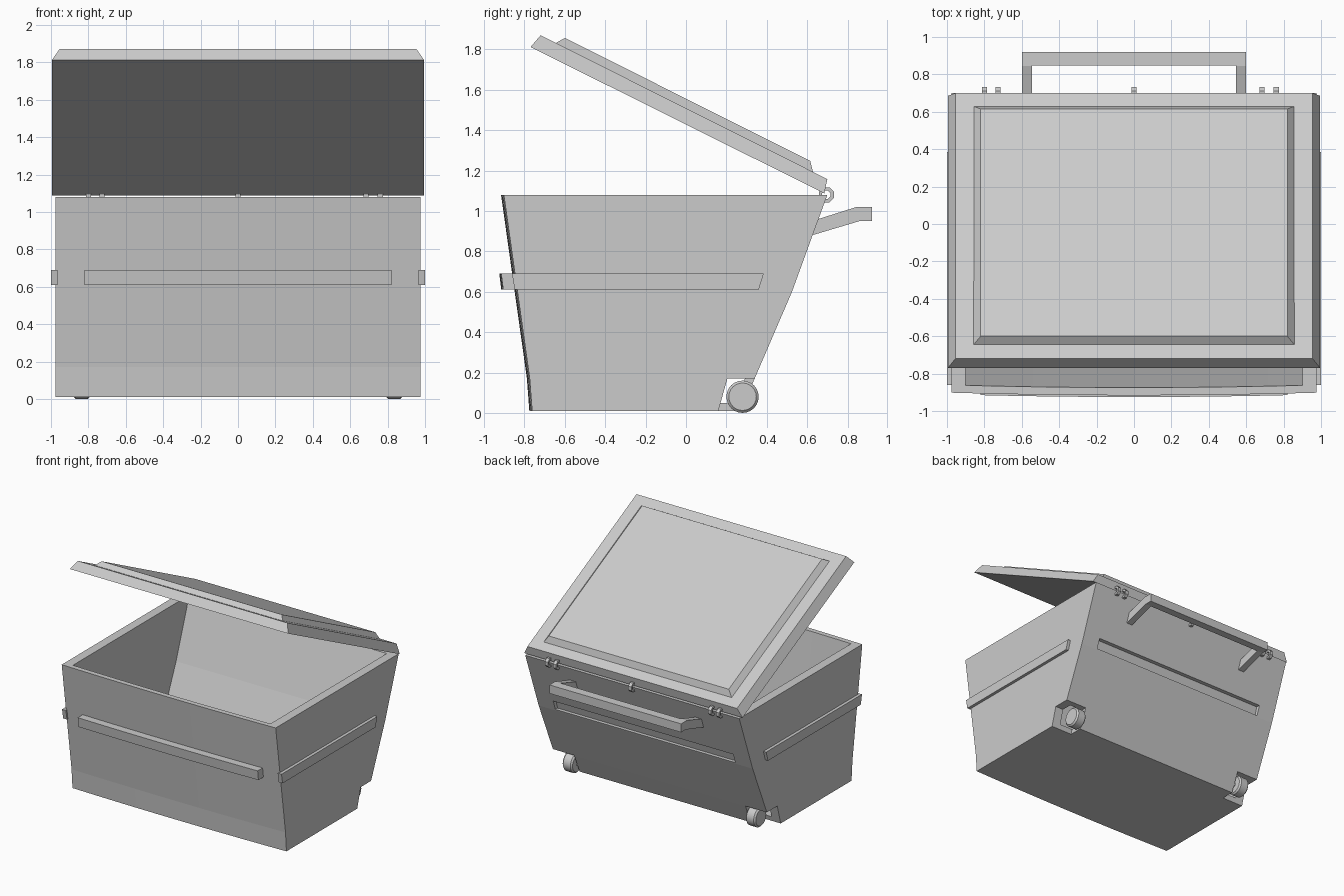
import bpy, bmesh, math
from mathutils import Matrix

if "Cube" in bpy.data.objects:
    bpy.data.objects.remove(bpy.data.objects["Cube"])

W = 0.975                                   # half width of the bin
XS = [W * i / 5 for i in range(-5, 6)]      # stations across the bowed front


def finish(name, bm):
    bmesh.ops.recalc_face_normals(bm, faces=bm.faces)
    me = bpy.data.meshes.new(name)
    bm.to_mesh(me)
    bm.free()
    ob = bpy.data.objects.new(name, me)
    bpy.context.collection.objects.link(ob)
    return ob


def loft(name, loops, closed=False):
    """Skin equal-length point loops; cap the ends unless closed."""
    bm = bmesh.new()
    rings = [[bm.verts.new(p) for p in lp] for lp in loops]
    n = len(rings[0])
    pairs = list(zip(rings, rings[1:]))
    if closed:
        pairs.append((rings[-1], rings[0]))
    for a, b in pairs:
        for i in range(n):
            j = (i + 1) % n
            bm.faces.new((a[i], a[j], b[j], b[i]))
    if not closed:
        bm.faces.new(rings[0])
        bm.faces.new(rings[-1])
    return finish(name, bm)


def extrude_x(name, prof, xs, front=0):
    """Extrude a (y, z) profile along x; the first `front` points bow outward."""
    def bow(i, x):
        return 0.014 * (1 - (x / W) ** 2) if i < front else 0
    return loft(name, [[(x, y - bow(i, x), z) for i, (y, z) in enumerate(prof)] for x in xs])


def frustum(name, low, high):
    """Sloped block from two (half width, back y, z, front y, z) outlines."""
    return loft(name, [[(-w, yb, zb), (w, yb, zb), (w, yf, zf), (-w, yf, zf)]
                       for w, yb, zb, yf, zf in (low, high)])


def cut(ob, cutter):
    m = ob.modifiers.new("cut", 'BOOLEAN')
    m.operation, m.solver, m.object = 'DIFFERENCE', 'EXACT', cutter
    bpy.context.view_layer.objects.active = ob
    bpy.ops.object.modifier_apply(modifier=m.name)
    bpy.data.objects.remove(cutter)


def cylinder(name, r, x0, x1, y, z, seg, bevel):
    rings = [(x0, r - bevel), (x0 + bevel, r), (x1 - bevel, r), (x1, r - bevel)]
    return loft(name, [[(x, y + q * math.cos(k * math.tau / seg), z + q * math.sin(k * math.tau / seg))
                        for k in range(seg)] for x, q in rings])


# Tapered body with a slightly bowed front
body = extrude_x("bin_body", [(-0.902, 1.08), (-0.774, 0.17), (-0.762, 0.01), (0.27, 0.01),
                              (0.34, 0.17), (0.525, 0.6), (0.70, 1.08)], XS, 3)

# Inner cavity
cut(body, extrude_x("cavity", [(-0.877, 1.2), (-0.72, 0.05), (0.24, 0.05), (0.48, 0.6),
                               (0.694, 1.2)], [x * 0.9 / W for x in XS], 2))

# Rear groove
cut(body, extrude_x("groove", [(0.50, 0.61), (0.525, 0.69), (0.7, 0.69), (0.7, 0.61)], (-0.82, 0.82)))

# Corner notches and wheels
for s, side in ((-1, "left"), (1, "right")):
    cut(body, extrude_x("notch", [(0.205, 0.17), (0.14, -0.06), (0.5, -0.06), (0.5, 0.17)],
                        (s * 0.78, s * 1.1)))
    x0, x1 = sorted((s * 0.79, s * 0.88))
    wheel = cylinder(side + "_wheel", 0.08, x0, x1, 0.28, 0.08, 24, 0.012)
    bpy.context.view_layer.objects.active = wheel
    wheel.select_set(True)
    bpy.ops.object.shade_smooth_by_angle()
    wheel.select_set(False)
    cylinder(side + "_axle", 0.02, *sorted((s * 0.77, s * 0.80)), 0.28, 0.08, 8, 0.001)
    # Side rail
    extrude_x(side + "_rail", [(-0.862, 0.69), (-0.848, 0.61), (0.36, 0.61), (0.385, 0.69)],
              (s * 0.965, s * 1.0))
    # Handle arm
    extrude_x(side + "_handle_arm", [(0.625, 0.88), (0.655, 0.96), (0.845, 1.02), (0.92, 1.02),
                                     (0.92, 0.95), (0.86, 0.95)], (s * 0.545, s * 0.60))

# Front rail and handle bar
extrude_x("front_rail", [(-0.911, 0.69), (-0.901, 0.61), (-0.82, 0.61), (-0.83, 0.69)],
          [x * 0.82 / W for x in XS], 2)
extrude_x("handle_bar", [(0.847, 1.02), (0.92, 1.02), (0.92, 0.95), (0.857, 0.95)], (-0.546, 0.546))

# Open lid with raised panel
frustum("lid", (0.995, 0.685, 1.087, -0.77, 1.812), (0.955, 0.70, 1.158, -0.72, 1.87))
frustum("lid_panel", (0.86, 0.63, 1.188, -0.648, 1.83), (0.82, 0.615, 1.248, -0.60, 1.857))

# Hinge rings
for i, x in enumerate((-0.80, -0.727, 0.0, 0.685, 0.76)):
    loft(f"hinge_{i + 1}", [[(x + dx, 0.695 + r * math.cos(a), 1.08 + r * math.sin(a))
                             for dx, r in ((-0.014, 0.022), (0.014, 0.022), (0.014, 0.04), (-0.014, 0.04))]
                            for a in [math.radians(22.5 + 45 * k) for k in range(8)]], closed=True)
